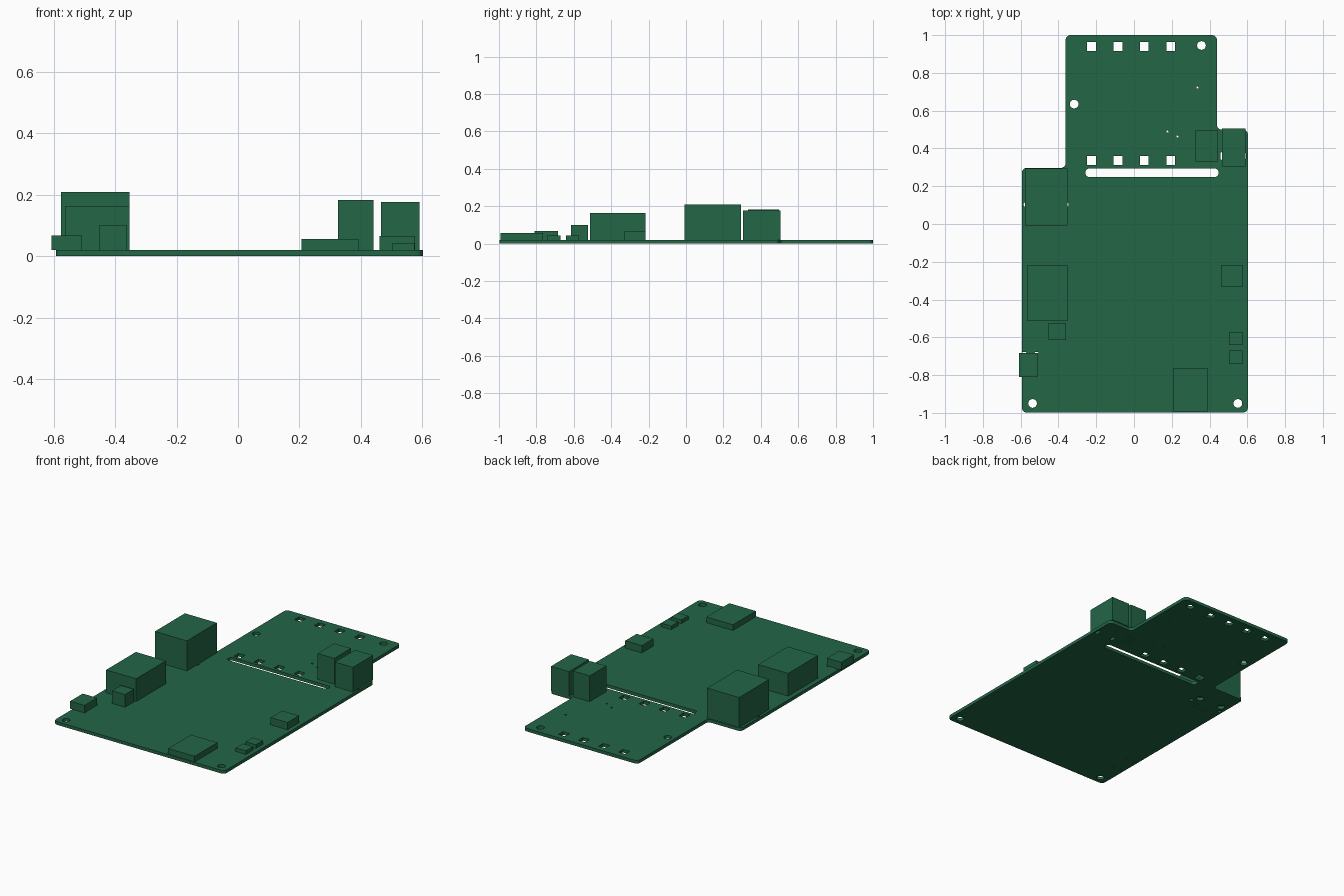
import bpy, bmesh, math
from mathutils import Vector

cube = bpy.data.objects.get("Cube")
if cube:
    bpy.data.objects.remove(cube, do_unlink=True)

green = bpy.data.materials.new("board green")
green.use_nodes = True
green.diffuse_color = (0.017, 0.133, 0.062, 1)
green.node_tree.nodes["Principled BSDF"].inputs["Base Color"].default_value = green.diffuse_color

THICK = 0.02


def rounded(points, radius, steps=5):
    """Round every right-angled corner of a closed outline."""
    loop = []
    for i, p in enumerate(points):
        p = Vector(p)
        a = (Vector(points[i - 1]) - p).normalized()
        b = (Vector(points[(i + 1) % len(points)]) - p).normalized()
        centre = p + radius * (a + b)
        for s in range(steps + 1):
            t = math.pi / 2 * s / steps
            loop.append(centre - radius * (b * math.cos(t) + a * math.sin(t)))
    return loop


def rect(x, y, w, h, radius=0):
    w, h = w / 2, h / 2
    corners = [(x - w, y - h), (x + w, y - h), (x + w, y + h), (x - w, y + h)]
    return rounded(corners, radius) if radius else [Vector(c) for c in corners]


def disc(x, y, r):
    return rect(x, y, 2 * r, 2 * r, 0.98 * r)


def plate(name, loops, thickness):
    """Filled outline with holes, extruded up from the ground."""
    curve = bpy.data.curves.new(name, 'CURVE')
    curve.dimensions = '2D'
    curve.fill_mode = 'BOTH'
    curve.extrude = thickness / 2
    for loop in loops:
        spline = curve.splines.new('POLY')
        spline.points.add(len(loop) - 1)
        for point, p in zip(spline.points, loop):
            point.co = (p.x, p.y, 0, 1)
        spline.use_cyclic_u = True
    temp = bpy.data.objects.new(name + " outline", curve)
    bpy.context.collection.objects.link(temp)
    graph = bpy.context.evaluated_depsgraph_get()
    mesh = bpy.data.meshes.new_from_object(temp.evaluated_get(graph))
    bpy.data.objects.remove(temp, do_unlink=True)
    bm = bmesh.new()
    bm.from_mesh(mesh)
    bmesh.ops.remove_doubles(bm, verts=bm.verts, dist=1e-5)
    bmesh.ops.translate(bm, verts=bm.verts, vec=(0, 0, thickness / 2))
    bmesh.ops.recalc_face_normals(bm, faces=bm.faces)
    for f in bm.faces:
        f.smooth = False
    bm.to_mesh(mesh)
    bm.free()
    finish(name, mesh)


def finish(name, mesh):
    mesh.name = name
    mesh.materials.clear()
    mesh.materials.append(green)
    obj = bpy.data.objects.new(name, mesh)
    bpy.context.collection.objects.link(obj)


def block(name, x0, x1, y0, y1, top):
    bm = bmesh.new()
    bmesh.ops.create_cube(bm, size=1)
    bmesh.ops.scale(bm, verts=bm.verts, vec=(x1 - x0, y1 - y0, top - THICK))
    bmesh.ops.translate(bm, verts=bm.verts,
                        vec=((x0 + x1) / 2, (y0 + y1) / 2, (top + THICK) / 2))
    mesh = bpy.data.meshes.new(name)
    bm.to_mesh(mesh)
    bm.free()
    finish(name, mesh)


# Board outline with its narrower rear tab
outline = rounded([(-0.593, -0.998), (0.603, -0.998), (0.603, 0.5), (0.439, 0.5),
                   (0.439, 1), (-0.362, 1), (-0.362, 0.297), (-0.593, 0.297)], 0.025)
loops = [outline]

# Long slot and two rows of square holes
loops.append(rect(0.095, 0.271, 0.704, 0.045, 0.02))
for y in (0.94, 0.336):
    for i in range(4):
        loops.append(rect(-0.225 + 0.14 * i, y, 0.046, 0.046))

# Mounting holes
for x, y in ((0.357, 0.945), (-0.317, 0.635), (-0.537, -0.95), (0.55, -0.95)):
    loops.append(disc(x, y, 0.023))

# Small drilled holes on the tab
for x, y in ((0.336, 0.722), (0.177, 0.489), (0.23, 0.463)):
    loops.append(disc(x, y, 0.006))

# Holes beneath the network jack
for side in (-1, 1):
    loops.append(disc(-0.4655 + side * 0.108, 0.103, 0.012))
    loops.append(disc(-0.4655 + side * 0.08, 0.15, 0.022))
for i in range(8):
    loops.append(disc(-0.52 + 0.016 * i, 0.05 + 0.035 * (i % 2), 0.006))

# Holes beneath the rear sockets and the charging socket
for side in (-1, 1):
    loops.append(rect(0.525 + side * 0.058, 0.36, 0.02, 0.04, 0.008))
    for i in range(4):
        loops.append(disc(0.383 + side * 0.02, 0.38 + 0.025 * i, 0.006))
    for y in (-0.682, -0.805):
        loops.append(rect(-0.548 + side * 0.032, y, 0.02, 0.009, 0.004))

plate("circuit_board", loops, THICK)

# Components standing on the board
block("network_jack", -0.577, -0.353, -0.007, 0.293, 0.21)
block("tall_connector", -0.563, -0.353, -0.514, -0.217, 0.164)
block("small_connector", -0.452, -0.361, -0.614, -0.524, 0.1)
block("charging_socket", -0.608, -0.508, -0.81, -0.684, 0.067)
block("card_slot", 0.207, 0.392, -0.993, -0.765, 0.056)
block("side_switch", 0.46, 0.577, -0.33, -0.216, 0.066)
for n, y in (("rear", -0.606), ("front", -0.706)):
    block(n + "_button", 0.503, 0.574, y - 0.035, y + 0.035, 0.043)
block("inner_socket", 0.326, 0.442, 0.331, 0.497, 0.183)
block("outer_socket", 0.465, 0.591, 0.305, 0.506, 0.176)
